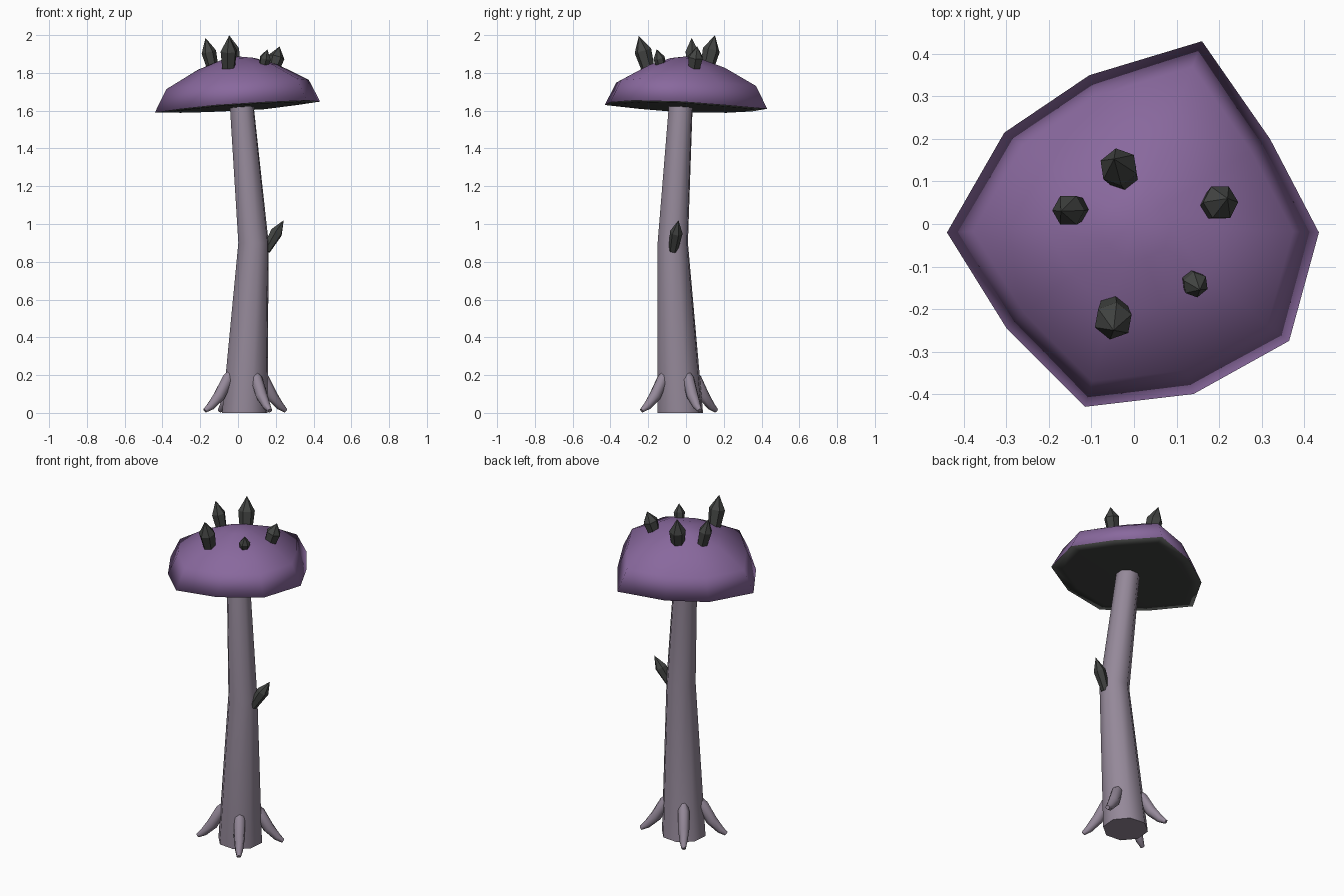
import bpy, bmesh, math
from mathutils import Vector

if "Cube" in bpy.data.objects:
    bpy.data.objects.remove(bpy.data.objects["Cube"])


def material(name, rgb):
    m = bpy.data.materials.new(name)
    m.diffuse_color = (*rgb, 1)
    m.use_nodes = True
    m.node_tree.nodes["Principled BSDF"].inputs["Base Color"].default_value = m.diffuse_color
    return m


PURPLE = material("cap purple", (0.25, 0.14, 0.34))
STEM = material("stem mauve grey", (0.30, 0.25, 0.32))
DARK = material("dark stone", (0.055, 0.058, 0.055))


def loft(name, rings, mats, smooth=None, tip=False):
    """Skin a list of rings; cap the first ring, cap or leave the last."""
    bm = bmesh.new()
    vs = [[bm.verts.new(p) for p in r] for r in rings]
    n = len(vs[0])
    for a, b in zip(vs, vs[1:]):
        for i in range(n):
            j = (i + 1) % n
            if len(b) == 1:
                bm.faces.new((a[i], a[j], b[0]))
            else:
                bm.faces.new((a[i], a[j], b[j], b[i]))
    bm.faces.new(vs[0][::-1])
    if len(vs[-1]) > 1:
        bm.faces.new(vs[-1])
    bmesh.ops.recalc_face_normals(bm, faces=bm.faces[:])
    me = bpy.data.meshes.new(name)
    bm.to_mesh(me)
    bm.free()
    ob = bpy.data.objects.new(name, me)
    bpy.context.collection.objects.link(ob)
    for m in mats:
        me.materials.append(m)
    if smooth:
        bpy.ops.object.select_all(action='DESELECT')
        ob.select_set(True)
        bpy.context.view_layer.objects.active = ob
        bpy.ops.object.shade_smooth_by_angle(angle=math.radians(smooth))
    return ob


def tube(name, path, sides, mat, smooth=None, spin=0.0, level=False):
    """Loft circles along a path of (point, radius); radius 0 makes a tip."""
    pts = [Vector(p) for p, r in path]
    rings = []
    for k, (p, r) in enumerate(path):
        if r == 0:
            rings.append([pts[k]])
            continue
        d = pts[min(k + 1, len(pts) - 1)] - pts[max(k - 1, 0)]
        d = Vector((0, 0, 1)) if level else d.normalized()
        u = d.cross(Vector((0, 1, 0))).normalized()
        v = d.cross(u)
        rings.append([pts[k] + r * (math.cos(t) * u + math.sin(t) * v)
                      for t in (spin + math.tau * i / sides for i in range(sides))])
    return loft(name, rings, [mat], smooth)


# Tilted cap: an uneven ten-sided outline scaled into dome rings
outline = [(0.16, 0.43), (-0.105, 0.35), (-0.305, 0.215), (-0.44, -0.02),
           (-0.30, -0.245), (-0.115, -0.43), (0.14, -0.40), (0.365, -0.275),
           (0.435, -0.02), (0.32, 0.20)]


def cap_ring(s, h):
    return [(x * s, y * s, 1.6185 + 0.066 * x * s - 0.044 * y * s + h)
            for x, y in outline]


cap = loft("cap", [cap_ring(0.85, -0.004), cap_ring(1, 0), cap_ring(0.86, 0.12),
                   cap_ring(0.48, 0.212), cap_ring(0.2, 0.255), [(0, 0, 1.887)]],
           [PURPLE, DARK], 180)
for f in cap.data.polygons:
    f.material_index = 1 if f.normal.z < -0.5 else 0

# Bent stem
tube("stem", [((0.036, -0.03, 0), 0.126), ((0.082, -0.07, 0.9), 0.084),
              ((0.02, -0.028, 1.625), 0.066)], 8, STEM, 60, 0.3, level=True)

# Four roots around the foot
for i, deg in enumerate((-57, 27, 125, 205)):
    c, s = math.cos(math.radians(deg)), math.sin(math.radians(deg))
    path = [((0.04 + c * r, -0.035 + s * r, z), w) for r, z, w in
            ((0.07, 0.235, 0.012), (0.105, 0.18, 0.032), (0.155, 0.09, 0.032),
             (0.205, 0.035, 0.022), (0.238, 0.012, 0.012))]
    tube(f"root_{i + 1}", path, 7, STEM, 60)

# Crystals: base point, tip point, widest radius
crystals = [((-0.128, 0.035, 1.80), (-0.172, 0.03, 1.985), 0.039),
            ((-0.02, 0.105, 1.80), (-0.047, 0.153, 2.0), 0.046),
            ((-0.05, -0.195, 1.80), (-0.048, -0.25, 1.995), 0.046),
            ((0.18, 0.038, 1.80), (0.22, 0.06, 1.94), 0.043),
            ((0.13, -0.125, 1.81), (0.155, -0.155, 1.925), 0.031),
            ((0.148, -0.068, 0.86), (0.242, -0.04, 1.02), 0.034)]
for i, (a, b, r) in enumerate(crystals):
    a, b = Vector(a), Vector(b)
    name = "stem_crystal" if i == 5 else f"cap_crystal_{i + 1}"
    tube(name, [(a, r * 0.72), (a.lerp(b, 0.6), r), (b, 0)], 6, DARK, spin=i * 0.7)
